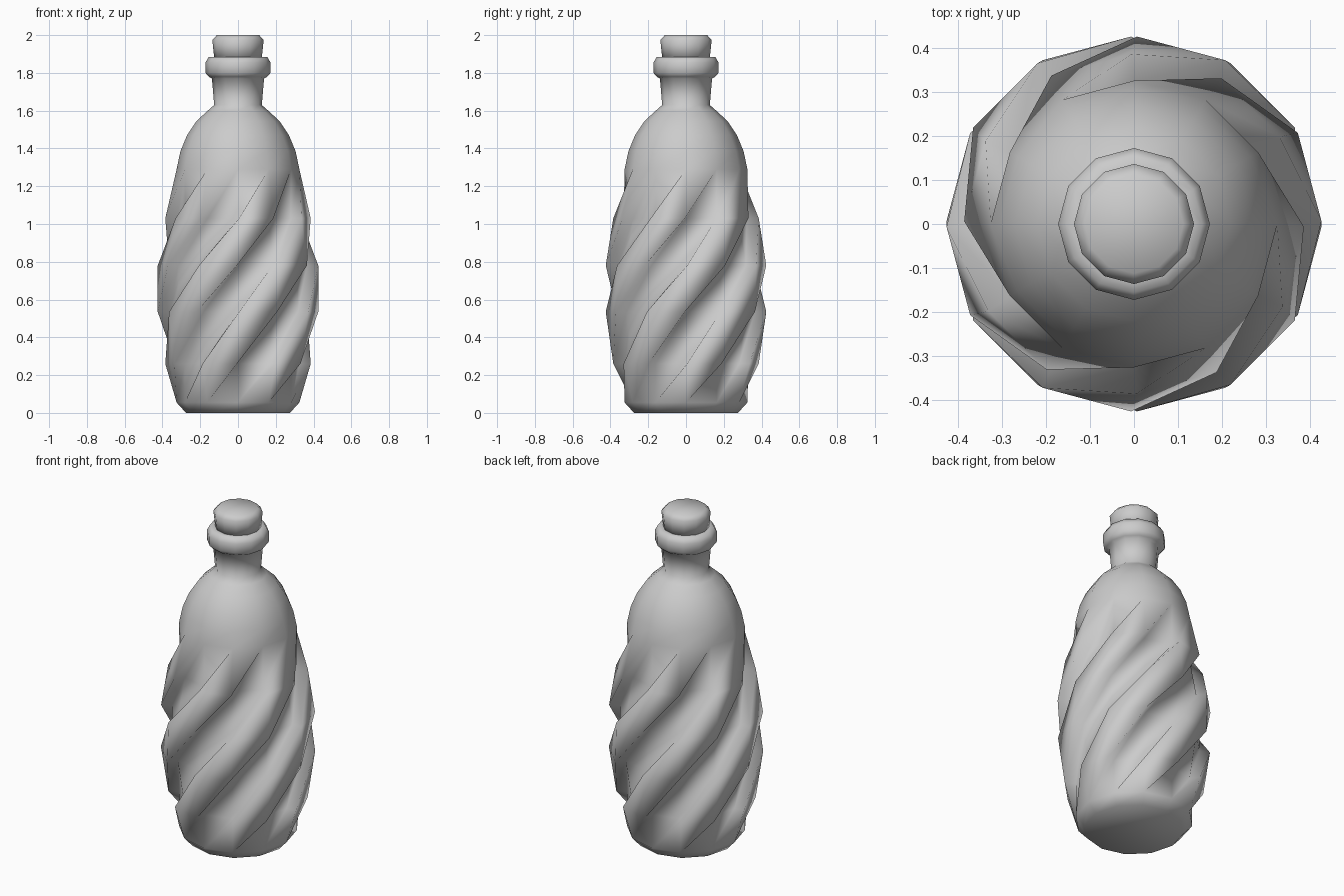
import bpy, bmesh, math

if "Cube" in bpy.data.objects:
    bpy.data.objects.remove(bpy.data.objects["Cube"])

STEP = math.radians(30)


def pt(bm, r, a, z):
    return bm.verts.new((r * math.cos(a), r * math.sin(a), z))


def ring(bm, r, z, turn=0):
    return [pt(bm, r, (i + turn) * STEP, z) for i in range(12)]


def bridge(bm, up, low):
    for i in range(12):
        j = (i + 1) % 12
        bm.faces.new((low[i], low[j], up[j], up[i]))


def tri(bm, *v):
    if len(set(v)) == 3:
        bm.faces.new(v)


def finish(bm, name):
    bmesh.ops.recalc_face_normals(bm, faces=bm.faces)
    me = bpy.data.meshes.new(name)
    bm.to_mesh(me)
    bm.free()
    me.shade_smooth()
    ob = bpy.data.objects.new(name, me)
    bpy.context.collection.objects.link(ob)
    return ob


# Bottle: lip, neck and shoulder as a turned profile (top to bottom)
bm = bmesh.new()
profile = [(0.125, 1.885), (0.155, 1.885), (0.172, 1.855), (0.172, 1.80),
           (0.155, 1.78), (0.138, 1.77), (0.126, 1.63), (0.16, 1.60),
           (0.22, 1.545), (0.27, 1.47), (0.305, 1.385), (0.325, 1.29)]
rings = [ring(bm, r, z) for r, z in profile]
bm.faces.new(rings[0])
for up, low in zip(rings, rings[1:]):
    bridge(bm, up, low)

# Twisted body: six raised bands, each level turned 30 degrees clockwise
levels = [(0.322, 0.385, 1.03), (0.365, 0.425, 0.78),
          (0.365, 0.425, 0.535), (0.325, 0.385, 0.26), (0.325, 0.325, 0.055)]
floor = rings[-1]
crest = floor
for n, (rf, rc, z) in enumerate(levels, 1):
    f2 = ring(bm, rf, z, -n)
    if rc > rf:
        c2 = [pt(bm, rc, (i - n + (0.03 if i % 2 == 0 else -0.03)) * STEP, z)
              for i in range(12)]
    else:
        c2 = f2
    for i in range(12):
        j = (i + 1) % 12
        u, l = (crest, c2) if i % 2 == 0 else (floor, f2)
        tri(bm, u[i], l[i], l[j])
        tri(bm, u[i], l[j], u[j])
        # side wall of the band
        tri(bm, floor[i], f2[i], c2[i])
        tri(bm, floor[i], c2[i], crest[i])
    floor, crest = f2, c2

# Base
foot = ring(bm, 0.275, 0.0, -len(levels))
bridge(bm, floor, foot)
bm.faces.new(foot)
finish(bm, "bottle")

# Stopper
bm = bmesh.new()
rings = [ring(bm, r, z) for r, z in
         [(0.112, 2.0), (0.136, 1.975), (0.125, 1.87)]]
for up, low in zip(rings, rings[1:]):
    bridge(bm, up, low)
bm.faces.new(rings[0])
bm.faces.new(rings[-1])
finish(bm, "stopper")
